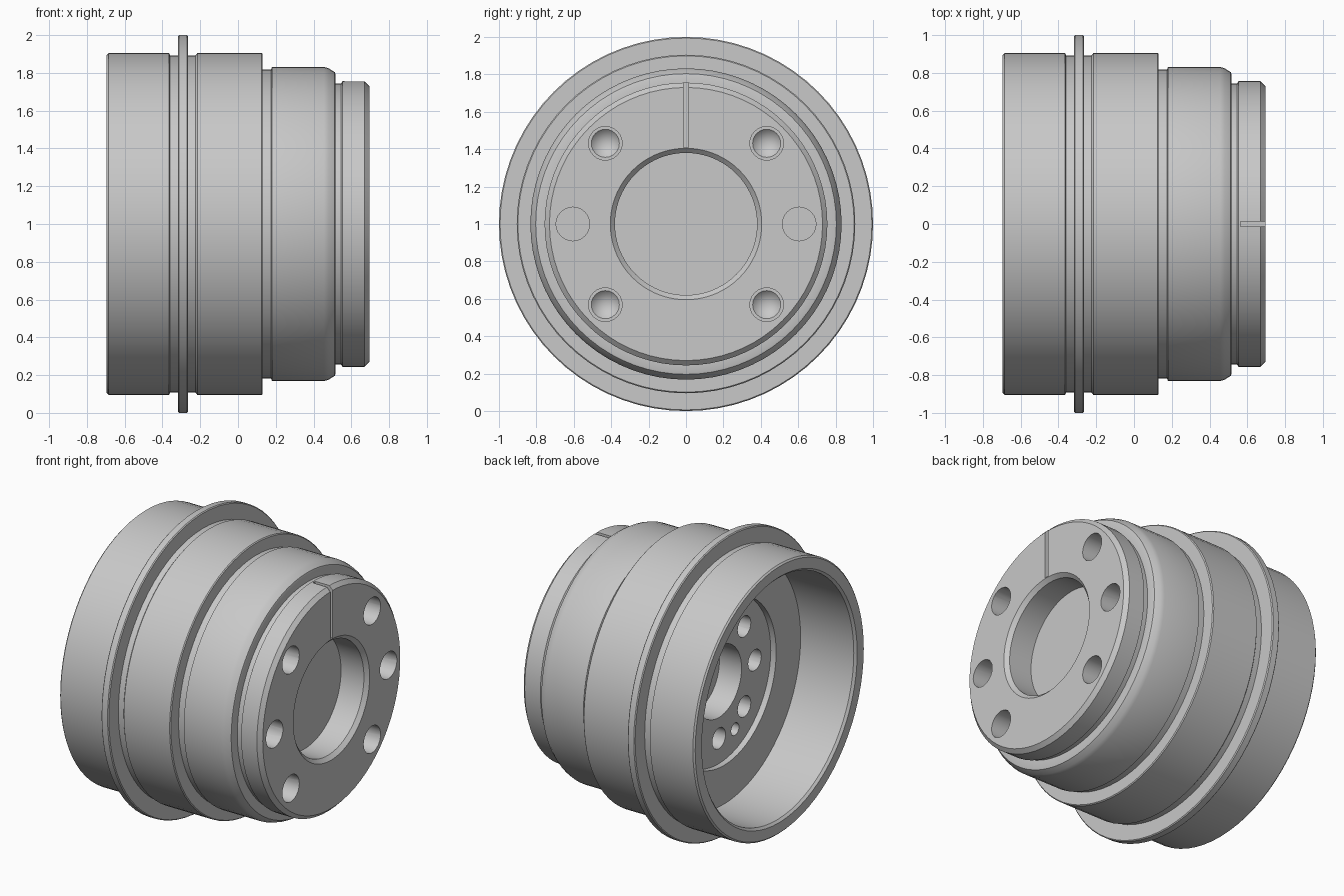
import bpy, bmesh, math
from mathutils import Matrix, Vector

cube = bpy.data.objects.get("Cube")
if cube:
    bpy.data.objects.remove(cube)

AXIS_Z = 1.0

steel = bpy.data.materials.new("grey steel")
steel.use_nodes = True
colour = (0.58, 0.58, 0.58, 1)
steel.diffuse_color = colour
steel.node_tree.nodes["Principled BSDF"].inputs["Base Color"].default_value = colour


def finish(name, bm):
    bmesh.ops.recalc_face_normals(bm, faces=bm.faces)
    mesh = bpy.data.meshes.new(name)
    bm.to_mesh(mesh)
    bm.free()
    mesh.materials.append(steel)
    obj = bpy.data.objects.new(name, mesh)
    bpy.context.collection.objects.link(obj)
    return obj


def lathe(name, profile, segments, y=0.0, z=0.0):
    """Turn (x, radius) points about an axis parallel to x; ends lie on the axis."""
    bm = bmesh.new()
    verts = [bm.verts.new((x, 0, r)) for x, r in profile]
    edges = [bm.edges.new(pair) for pair in zip(verts, verts[1:])]
    bmesh.ops.spin(bm, geom=verts + edges, cent=(0, 0, 0), axis=(1, 0, 0),
                   angle=math.tau, steps=segments, use_duplicate=False)
    bmesh.ops.remove_doubles(bm, verts=bm.verts, dist=1e-5)
    bmesh.ops.translate(bm, verts=bm.verts, vec=(0, y, z + AXIS_Z))
    return finish(name, bm)


def ring_position(radius, degrees):
    a = math.radians(degrees)
    return radius * math.cos(a), radius * math.sin(a)


# Stepped hub: rear bore, cup, outer steps, front bore
rear = [(-0.08, 0), (-0.08, 0.24), (-0.245, 0.24), (-0.245, 0.55),
        (-0.285, 0.55), (-0.285, 0.81), (-0.68, 0.81),
        (-0.695, 0.825), (-0.695, 0.895), (-0.685, 0.905)]
flange = [(-0.365, 0.905), (-0.36, 0.893), (-0.318, 0.893), (-0.318, 0.994),
          (-0.312, 1.0), (-0.27, 1.0), (-0.264, 0.994), (-0.264, 0.893),
          (-0.225, 0.893), (-0.215, 0.905)]
shoulder = [(0.125, 0.905), (0.131, 0.899), (0.131, 0.818), (0.175, 0.818),
            (0.18, 0.832), (0.455, 0.832), (0.48, 0.824), (0.512, 0.804),
            (0.515, 0.795), (0.515, 0.743)]
nose = [(0.545, 0.743), (0.553, 0.756), (0.67, 0.756), (0.695, 0.73),
        (0.695, 0.405), (0.67, 0.38), (0.5, 0.38), (0.5, 0)]
hub = lathe("stepped_hub", rear + flange + shoulder + nose, 72)

cutters = []

# Drilled holes with conical bottoms and plain dowel holes in the nose
drill = [(0.8, 0), (0.8, 0.09), (0.5, 0.09), (0.5, 0.075), (0.42, 0)]
dowel = [(0.8, 0), (0.8, 0.09), (0.5, 0.09), (0.5, 0)]
for angle in (45, 135, 225, 315):
    cutters.append(lathe("drill_cutter", drill, 24, *ring_position(0.61, angle)))
for angle in (0, 180):
    cutters.append(lathe("dowel_cutter", dowel, 24, *ring_position(0.605, angle)))

# Bolt circle and small locating hole in the cup floor
bolt = [(-0.4, 0), (-0.4, 0.07), (-0.08, 0.07), (-0.08, 0)]
pin = [(-0.4, 0), (-0.4, 0.042), (-0.1, 0.042), (-0.1, 0)]
for i in range(8):
    cutters.append(lathe("bolt_cutter", bolt, 20, *ring_position(0.38, 45 * i)))
cutters.append(lathe("pin_cutter", pin, 16, *ring_position(0.42, 246)))

# Radial key slot at the top of the nose
bm = bmesh.new()
bmesh.ops.create_cube(bm, size=1, matrix=Matrix.Translation((0.665, 0, AXIS_Z + 0.605))
                      @ Matrix.Diagonal(Vector((0.2, 0.026, 0.39, 1))))
cutters.append(finish("slot_cutter", bm))

# Cut everything out of the hub
group = bpy.data.collections.new("cutters")
for c in cutters:
    c.hide_render = True
    group.objects.link(c)
cut = hub.modifiers.new("holes", "BOOLEAN")
cut.operation = "DIFFERENCE"
cut.operand_type = "COLLECTION"
cut.collection = group
cut.solver = "EXACT"

bpy.ops.object.select_all(action="DESELECT")
hub.select_set(True)
bpy.context.view_layer.objects.active = hub
bpy.ops.object.modifier_apply(modifier=cut.name)
for c in cutters:
    bpy.data.objects.remove(c)
bpy.data.collections.remove(group)

bpy.ops.object.shade_smooth_by_angle(angle=math.radians(30))
